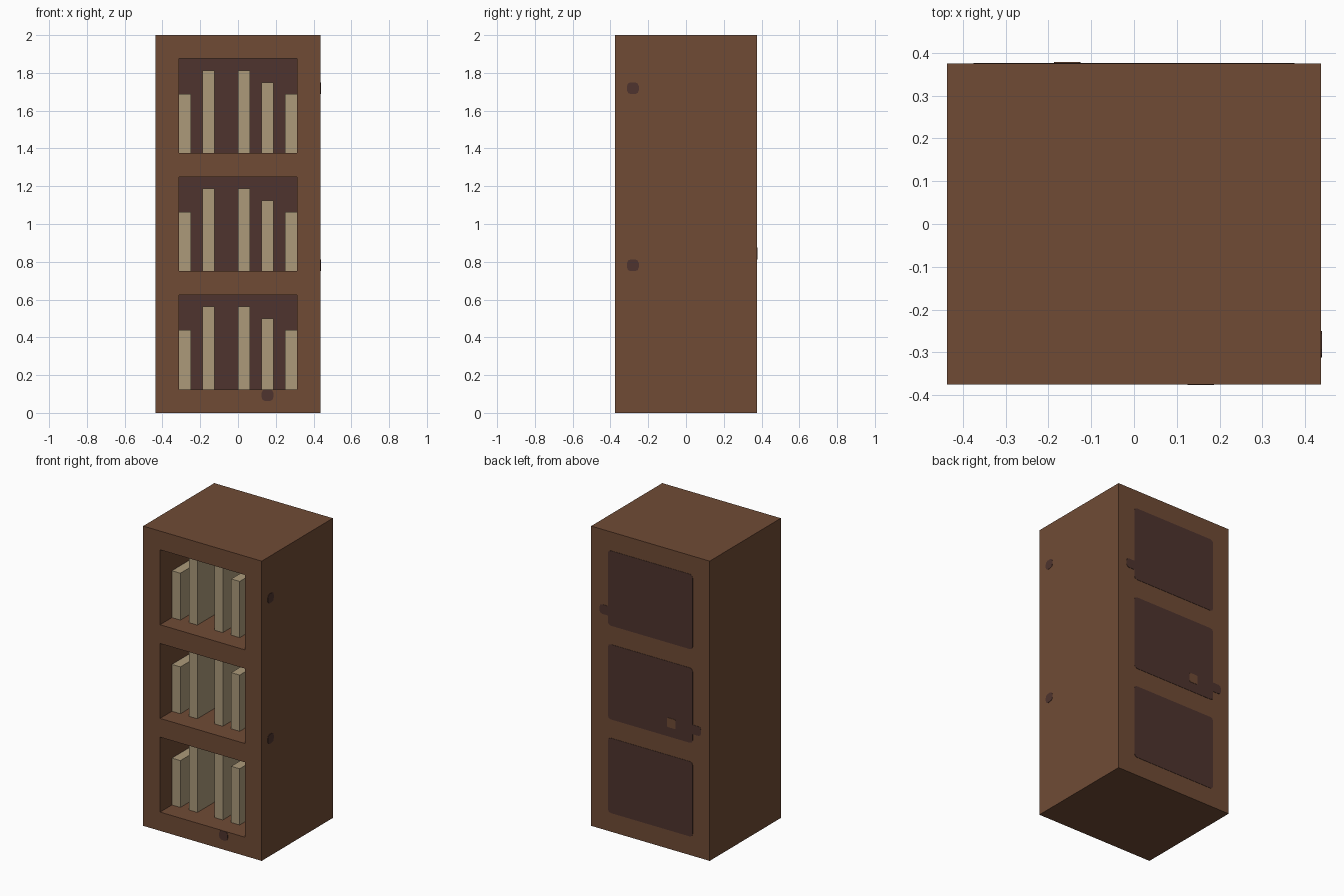
import bpy
import bmesh
import math
from mathutils import Matrix, Vector

old = bpy.data.objects.get("Cube")
if old:
    bpy.data.objects.remove(old, do_unlink=True)

U = 0.0625                       # modelling unit
HX, HY, H = 7 * U, 6 * U, 32 * U  # half width, half depth, height
OPEN_X = 5 * U                   # half width of an opening
SHELVES = [2 * U, 12 * U, 22 * U]  # floor height of each opening
OPEN_H = 8 * U
BACK_Y = 4 * U                   # inner back wall


def material(name, rgb):
    lin = [(c / 255 / 12.92) if c < 11 else ((c / 255 + 0.055) / 1.055) ** 2.4 for c in rgb]
    m = bpy.data.materials.new(name)
    m.use_nodes = True
    m.diffuse_color = (*lin, 1)
    m.node_tree.nodes["Principled BSDF"].inputs["Base Color"].default_value = (*lin, 1)
    return m


wood = material("brown wood", (112, 75, 53))
dark = material("dark wood", (78, 52, 46))
paper = material("tan book", (172, 154, 122))


def finish(bm, name, mats):
    bmesh.ops.recalc_face_normals(bm, faces=bm.faces)
    me = bpy.data.meshes.new(name)
    bm.to_mesh(me)
    bm.free()
    for m in mats:
        me.materials.append(m)
    ob = bpy.data.objects.new(name, me)
    bpy.context.collection.objects.link(ob)
    return ob


def box(name, lo, hi, mat, round_axis=None, radius=0.0):
    """Box between two corners, optionally rounding the edges along one axis."""
    lo, hi = Vector(lo), Vector(hi)
    bm = bmesh.new()
    bmesh.ops.create_cube(bm, size=1, matrix=Matrix.Translation((lo + hi) / 2) @ Matrix.Diagonal((*(hi - lo), 1)))
    if round_axis is not None:
        edges = [e for e in bm.edges
                 if abs((e.verts[0].co - e.verts[1].co).normalized()[round_axis]) > 0.9]
        bmesh.ops.bevel(bm, geom=edges, offset=radius, segments=2, profile=0.5, affect='EDGES')
    return finish(bm, name, [mat])


# Cabinet: one block, sliced so that three openings can be pushed in
bm = bmesh.new()
bmesh.ops.create_cube(bm, size=1, matrix=Matrix.Translation((0, 0, H / 2)) @ Matrix.Diagonal((2 * HX, 2 * HY, H, 1)))
cuts = [((x, 0, 0), (1, 0, 0)) for x in (-OPEN_X, OPEN_X)]
cuts += [((0, 0, z + d), (0, 0, 1)) for z in SHELVES for d in (0, OPEN_H)]
for co, no in cuts:
    bmesh.ops.bisect_plane(bm, geom=bm.verts[:] + bm.edges[:] + bm.faces[:], plane_co=co, plane_no=no)
openings = []
for f in bm.faces:
    c = f.calc_center_median()
    if c.y < -HY + 0.001 and abs(c.x) < OPEN_X and any(z < c.z < z + OPEN_H for z in SHELVES):
        openings.append(f)
for f in bmesh.ops.extrude_discrete_faces(bm, faces=openings)["faces"]:
    f.material_index = 1         # dark back wall
    bmesh.ops.translate(bm, verts=f.verts[:], vec=(0, BACK_Y + HY, 0))
finish(bm, "cabinet", [wood, dark])

# Books: the same row on every shelf, as (left edge, height) in units
ROW = [(-5, 5), (-3, 7), (0, 7), (2, 6), (4, 5)]
for s, z in enumerate(SHELVES):
    for b, (x, h) in enumerate(ROW):
        box(f"book_{s + 1}_{b + 1}", (x * U, -4 * U, z), ((x + 1) * U, BACK_Y, z + h * U), paper)

# Dark panels on the back, with slightly rounded corners
T = 0.002
for s, z in enumerate(SHELVES):
    box(f"back_panel_{s + 1}", (-OPEN_X, HY - T, z), (OPEN_X, HY + T, z + OPEN_H), dark, 1, 0.02)

# Knots beside the back panels and a bare patch in the middle one
R = 0.02
box("back_knot_upper", (4.6 * U, HY - T, 23 * U), (6 * U, HY + T, 24 * U), dark, 1, R)
box("back_knot_middle", (-6 * U, HY - T, 13 * U), (-4.6 * U, HY + T, 14 * U), dark, 1, R)
box("back_bare_patch", (-3 * U, HY - T, 13 * U), (-2 * U, HY + 2 * T, 14 * U), wood, 1, 0.006)

# Knots on the front and on the side
box("front_knot", (2 * U, -HY - T, U), (3 * U, -HY + T, 2 * U), dark, 1, R)
for name, z in (("upper", 27 * U), ("lower", 12 * U)):
    box(f"side_knot_{name}", (HX - T, -5 * U, z), (HX + T, -4 * U, z + U), dark, 0, R)
